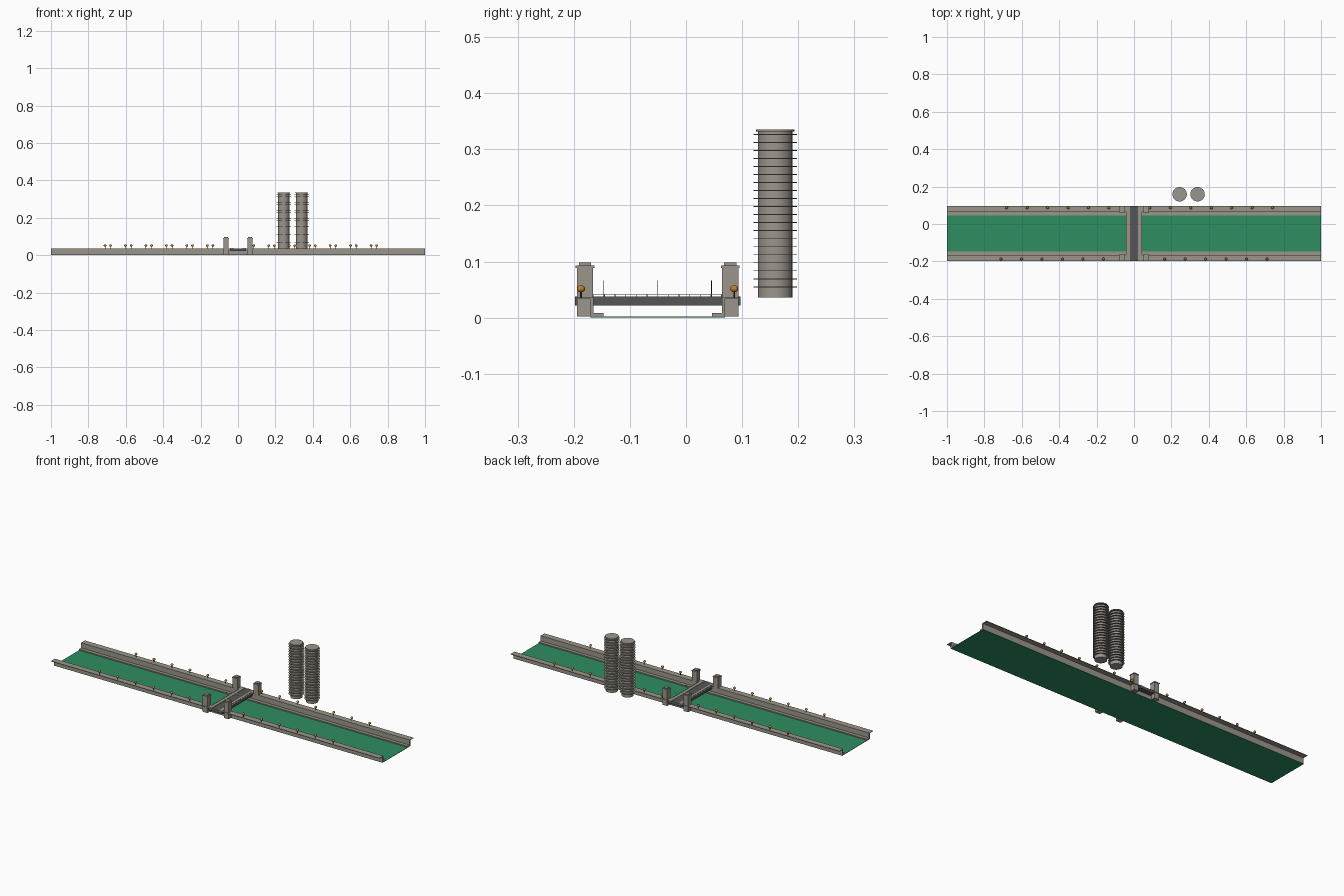
import bpy, bmesh, math
from mathutils import Matrix

cube = bpy.data.objects.get("Cube")
if cube:
    bpy.data.objects.remove(cube, do_unlink=True)

YC = -0.0505          # centre line of the canal
SIDES = (-1, 1)


def material(name, rgb):
    mat = bpy.data.materials.new(name)
    mat.use_nodes = True
    mat.diffuse_color = (*rgb, 1)
    mat.node_tree.nodes["Principled BSDF"].inputs["Base Color"].default_value = (*rgb, 1)
    return mat


STONE = material("stone grey", (0.33, 0.30, 0.26))
WATER = material("water green", (0.027, 0.27, 0.12))
ASPHALT = material("asphalt grey", (0.09, 0.095, 0.095))
IRON = material("dark iron", (0.045, 0.045, 0.045))
AMBER = material("amber lamp", (0.55, 0.22, 0.02))


class Part:
    """Collects simple solids into one mesh object."""

    def __init__(self):
        self.bm = bmesh.new()

    def box(self, x0, x1, y0, y1, z0, z1):
        size = Matrix.Diagonal((abs(x1 - x0), abs(y1 - y0), z1 - z0, 1))
        place = Matrix.Translation(((x0 + x1) / 2, (y0 + y1) / 2, (z0 + z1) / 2))
        bmesh.ops.create_cube(self.bm, size=1, matrix=place @ size)

    def cylinder(self, x, y, z0, z1, r, sides):
        bmesh.ops.create_cone(self.bm, cap_ends=True, segments=sides, radius1=r, radius2=r,
                              depth=z1 - z0, matrix=Matrix.Translation((x, y, (z0 + z1) / 2)))

    def globe(self, x, y, z, r, squash):
        bmesh.ops.create_uvsphere(self.bm, u_segments=12, v_segments=8, radius=r,
                                  matrix=Matrix.Translation((x, y, z)) @ Matrix.Diagonal((1, 1, squash, 1)))

    def finish(self, name, mat, smooth=False):
        mesh = bpy.data.meshes.new(name)
        self.bm.to_mesh(mesh)
        self.bm.free()
        mesh.materials.append(mat)
        obj = bpy.data.objects.new(name, mesh)
        bpy.context.collection.objects.link(obj)
        if smooth:
            bpy.ops.object.select_all(action="DESELECT")
            obj.select_set(True)
            bpy.context.view_layer.objects.active = obj
            bpy.ops.object.shade_smooth_by_angle(angle=math.radians(40))
        return obj


# Canal water
water = Part()
water.box(-1, 1, YC - 0.12, YC + 0.12, 0, 0.002)
water.finish("canal_water", WATER)

# Embankments: wall, overhanging walkway and low ledge along the water
for s, side in zip(SIDES, ("right", "left")):
    bank = Part()
    for inner, outer, z0, z1 in ((0.1145, 0.12, 0.001, 0.034),
                                 (0.1145, 0.1475, 0.033, 0.036),
                                 (0.0965, 0.1145, 0.002, 0.008)):
        bank.box(-1, 1, YC + s * inner, YC + s * outer, z0, z1)
    bank.finish("front_embankment" if s < 0 else "back_embankment", STONE)

# Four bridge piers with stepped caps
for sx in SIDES:
    for sy in SIDES:
        pier = Part()
        x, y = sx * 0.064, YC + sy * 0.1295
        for half, z0, z1 in ((0.0145, 0.002, 0.089), (0.0165, 0.089, 0.093), (0.011, 0.093, 0.098)):
            pier.box(x - half, x + half, y - half, y + half, z0, z1)
        end = "front" if sy < 0 else "back"
        pier.finish(f"{end}_{'left' if sx > 0 else 'right'}_pier", STONE)

# Bridge deck and pavements
deck = Part()
deck.box(-0.043, 0.043, YC - 0.1475, YC + 0.1475, 0.022, 0.0365)
deck.finish("bridge_deck", ASPHALT)
pavement = Part()
for s in SIDES:
    pavement.box(s * 0.022, s * 0.043, YC - 0.1475, YC + 0.1475, 0.0365, 0.038)
pavement.finish("bridge_pavements", STONE)

# Bridge railings and slim lamp posts
railing = Part()
posts = Part()
for s in SIDES:
    x = s * 0.038
    railing.box(x - 0.0007, x + 0.0007, YC - 0.115, YC + 0.115, 0.0405, 0.0415)
    for i in range(-6, 7):
        railing.cylinder(x, YC + i * 0.019, 0.038, 0.042, 0.0007, 6)
    for i in (-1, 0, 1):
        y = YC + i * 0.096
        posts.cylinder(x, y, 0.038, 0.066, 0.0007, 6)
        posts.box(x, x - s * 0.008, y - 0.0007, y + 0.0007, 0.065, 0.0662)
railing.finish("bridge_railings", STONE)
posts.finish("bridge_lamp_posts", IRON)

# Rows of globe lamps along both walkways
globes = Part()
stems = Part()
for s, start in ((-1, -0.711), (1, -0.681)):
    for i in range(14):
        x, y = start + i * 0.1094, YC + s * 0.1365
        if -0.1 < x < 0.08:
            continue
        stems.cylinder(x, y, 0.036, 0.047, 0.0015, 6)
        globes.globe(x, y, 0.0515, 0.0072, 0.88)
stems.finish("walkway_lamp_stems", IRON)
globes.finish("walkway_lamp_globes", AMBER, smooth=True)

# Twin round towers with a ring at each floor
for x, side in ((0.244, "right"), (0.34, "left")):
    y = 0.159
    tower = Part()
    tower.cylinder(x, y, 0.036, 0.333, 0.0305, 32)
    tower.cylinder(x, y, 0.332, 0.335, 0.034, 32)
    tower.finish(f"{side}_tower", STONE, smooth=True)
    rings = Part()
    for i in range(20):
        z = 0.055 + i * 0.0143
        rings.cylinder(x, y, z - 0.0008, z + 0.0008, 0.0385, 32)
    rings.finish(f"{side}_tower_rings", STONE, smooth=True)
